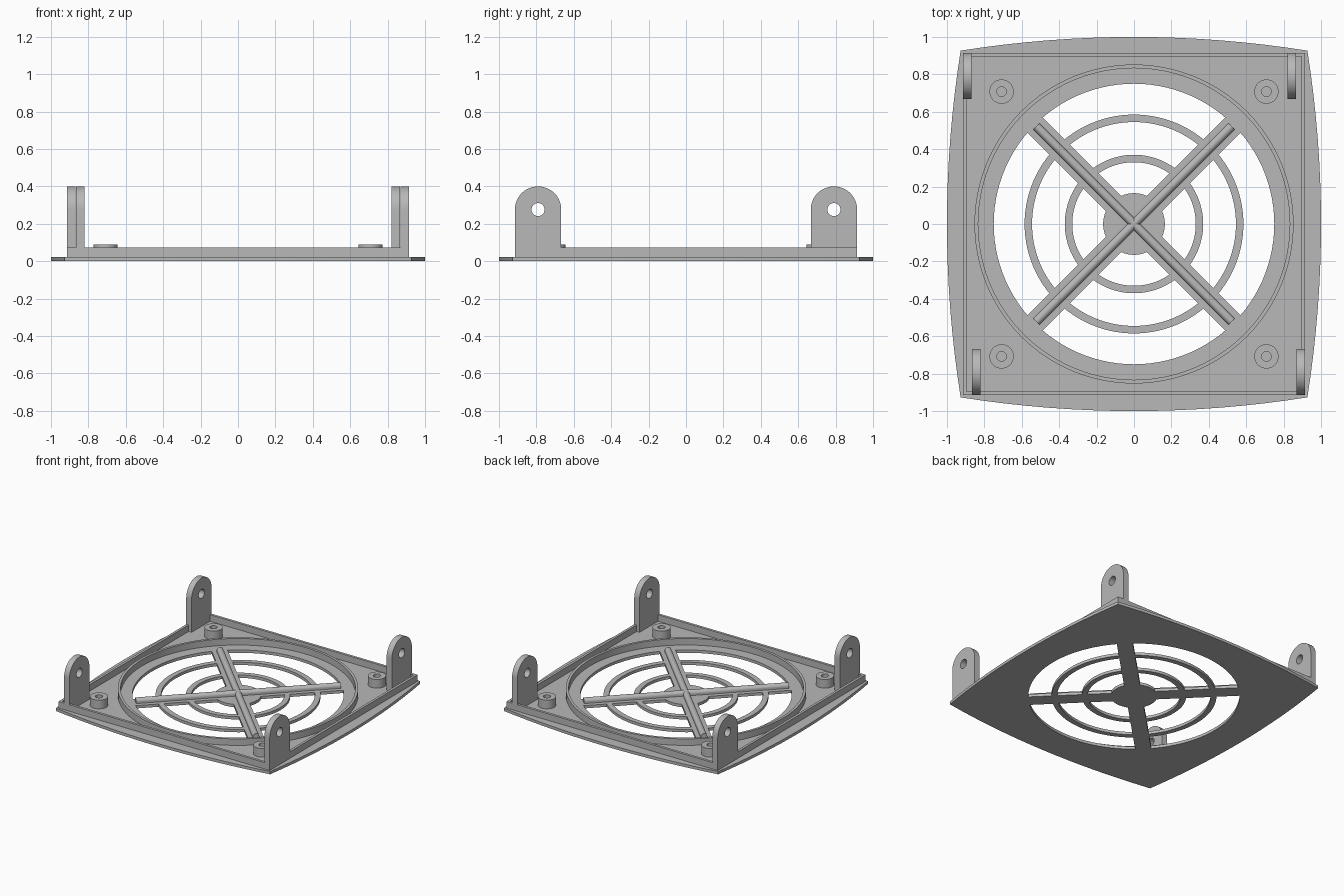
import bpy, bmesh
from math import sin, cos, pi, asin, radians
from mathutils import Matrix

cube = bpy.data.objects.get("Cube")
if cube:
    bpy.data.objects.remove(cube, do_unlink=True)

grey = bpy.data.materials.new("light_grey_plastic")
grey.use_nodes = True
COLOUR = (0.48, 0.48, 0.48, 1)
grey.diffuse_color = COLOUR
grey.node_tree.nodes["Principled BSDF"].inputs["Base Color"].default_value = COLOUR

# Local profile (x, y) stands up in the world (y, z) plane, extruded along x
UPRIGHT = Matrix(((0, 0, 1, 0), (1, 0, 0, 0), (0, 1, 0, 0), (0, 0, 0, 1)))

THICK = 0.022      # base plate
WALL_TOP = 0.073


def prism(name, loops, z0, z1, matrix=Matrix()):
    """Extrude an outline with holes (first loop is the outline) from z0 to z1."""
    bm = bmesh.new()
    edges = []
    for loop in loops:
        vs = [bm.verts.new((x, y, z0)) for x, y in loop]
        edges += [bm.edges.new((vs[i - 1], vs[i])) for i in range(len(vs))]
    bmesh.ops.triangle_fill(bm, use_beauty=True, edges=edges, normal=(0, 0, 1))
    out = bmesh.ops.extrude_face_region(bm, geom=bm.faces[:], use_keep_orig=True)
    top = [v for v in out["geom"] if isinstance(v, bmesh.types.BMVert)]
    bmesh.ops.translate(bm, verts=top, vec=(0, 0, z1 - z0))
    bmesh.ops.recalc_face_normals(bm, faces=bm.faces[:])
    bm.transform(matrix)
    mesh = bpy.data.meshes.new(name)
    bm.to_mesh(mesh)
    bm.free()
    mesh.materials.append(grey)
    obj = bpy.data.objects.new(name, mesh)
    bpy.context.collection.objects.link(obj)
    bpy.ops.object.select_all(action="DESELECT")
    obj.select_set(True)
    bpy.context.view_layer.objects.active = obj
    bpy.ops.object.shade_smooth_by_angle(angle=radians(30))
    return obj


def arc(r, a0, a1, n, cx=0, cy=0):
    return [(cx + r * cos(a0 + (a1 - a0) * i / n), cy + r * sin(a0 + (a1 - a0) * i / n))
            for i in range(n + 1)]


def circle(r, n=96, cx=0, cy=0):
    return arc(r, 0, 2 * pi, n, cx, cy)[:-1]


def square(h):
    return [(-h, -h), (h, -h), (h, h), (-h, h)]


def arch(half, spring):
    """Flat-bottomed profile with a semicircular top."""
    return [(-half, 0), (half, 0)] + arc(half, 0, pi, 24, 0, spring)


# Base plate: bulged square outline
CORNER, BULGE, SEG = 0.927, 0.073, 16
outline = []
for k in range(4):
    c, s = round(cos(k * pi / 2)), round(sin(k * pi / 2))
    for i in range(SEG):
        t = 2 * i / SEG - 1
        x, y = t * CORNER, -(1 - BULGE * t * t)
        outline.append((x * c - y * s, x * s + y * c))

# Grille openings: ring sectors left between the four diagonal spokes
SPOKE = 0.057
openings = []
for k in range(4):
    mid = k * pi / 2
    for inner, outer in ((0.165, 0.33), (0.37, 0.545), (0.585, 0.75)):
        ai, ao = (pi / 4 - asin(SPOKE / r) for r in (inner, outer))
        openings.append(arc(outer, mid - ao, mid + ao, 24) + arc(inner, mid + ai, mid - ai, 24))
prism("grille_plate", [outline] + openings, 0, THICK)

# Raised square wall and circular lip
prism("square_wall", [square(0.915), square(0.895)], THICK, WALL_TOP)
prism("round_lip", [circle(0.853), circle(0.833)], THICK, WALL_TOP)

# Rounded ridges along the spokes
for name, turn in (("ridge_a", pi / 4), ("ridge_b", -pi / 4)):
    prism(name, [arch(0.023, 0.012)], -0.738, 0.738,
          Matrix.Translation((0, 0, THICK)) @ Matrix.Rotation(turn, 4, "Z") @ UPRIGHT)

# Corner screw bosses and mounting tabs
for sx, side in ((1, "left"), (-1, "right")):
    for sy, end in ((1, "back"), (-1, "front")):
        prism(f"{end}_{side}_boss",
              [circle(0.065, 40, sx * 0.708, sy * 0.708),
               circle(0.026, 24, sx * 0.708, sy * 0.708)], THICK, 0.09)
        x = sx * (0.8925 if sx * sy < 0 else 0.8425)
        prism(f"{end}_{side}_tab",
              [arch(0.124, 0.254), circle(0.035, 32, 0, 0.254)], -0.023, 0.023,
              Matrix.Translation((x, sy * 0.791, THICK)) @ UPRIGHT)
